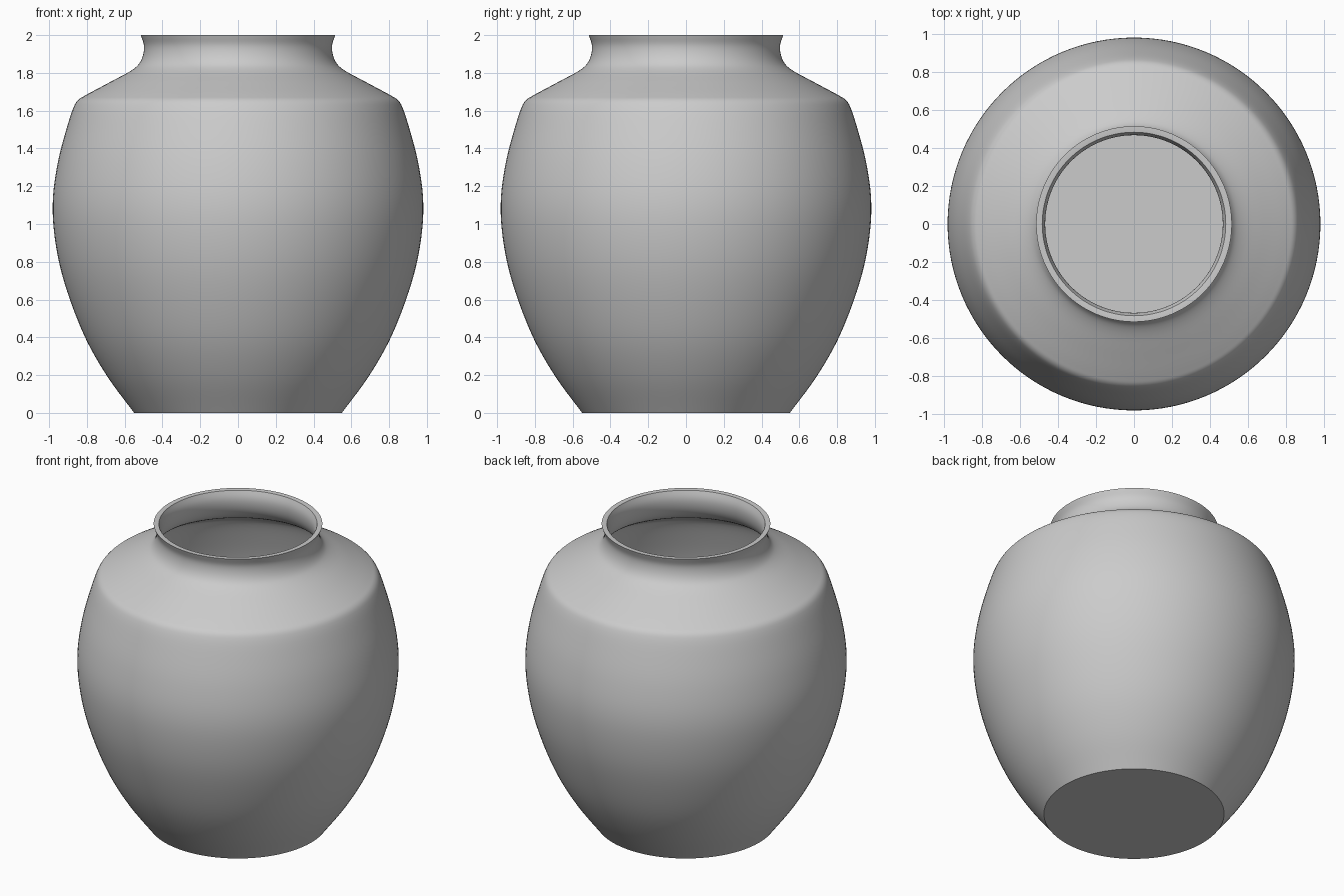
import bpy
import bmesh
from math import tau
from mathutils import Vector

if "Cube" in bpy.data.objects:
    bpy.data.objects.remove(bpy.data.objects["Cube"], do_unlink=True)

WALL = 0.03
SEGMENTS = 128

# Outer silhouette (radius, height) from foot to lip
body = [(0.55, 0), (0.69, 0.19), (0.80, 0.38), (0.89, 0.6), (0.948, 0.8),
        (0.978, 1.0), (0.979, 1.15), (0.955, 1.32), (0.915, 1.48),
        (0.865, 1.63), (0.845, 1.658), (0.81, 1.68), (0.68, 1.75),
        (0.56, 1.816), (0.525, 1.847), (0.504, 1.89), (0.498, 1.945),
        (0.515, 2.0)]


def smooth_path(points, steps):
    """Centripetal Catmull-Rom curve through the points."""
    p = [Vector(q) for q in points]
    p = [2 * p[0] - p[1]] + p + [2 * p[-1] - p[-2]]
    path = []
    for a, b, c, d in zip(p, p[1:], p[2:], p[3:]):
        t1 = (b - a).length ** 0.5
        t2 = t1 + (c - b).length ** 0.5
        t3 = t2 + (d - c).length ** 0.5
        for i in range(steps):
            t = t1 + (t2 - t1) * i / steps
            ab, bc, cd = a.lerp(b, t / t1), b.lerp(c, (t - t1) / (t2 - t1)), c.lerp(d, (t - t2) / (t3 - t2))
            abc = ab.lerp(bc, t / t2)
            bcd = bc.lerp(cd, (t - t1) / (t3 - t1))
            path.append(abc.lerp(bcd, (t - t1) / (t2 - t1)))
    return path + [p[-2]]


def inset_path(path, distance):
    """Offset the silhouette towards the axis."""
    result = []
    for i, q in enumerate(path):
        tangent = (path[min(i + 1, len(path) - 1)] - path[max(i - 1, 0)]).normalized()
        result.append(q + Vector((-tangent.y, tangent.x)) * distance)
    return result


# Closed section: underside, outer wall, lip, inner wall, inner floor
outer = smooth_path(body, 5)
inner = [q for q in inset_path(outer, WALL) if q.y > WALL * 1.5]
inner[-1].y = outer[-1].y
floor_edge = Vector((inner[0].x - 0.02, WALL))
section = [Vector((0, 0))] + outer + inner[::-1] + [floor_edge, Vector((0, WALL))]

# Revolve the section into the vase
bm = bmesh.new()
verts = [bm.verts.new((q.x, 0, q.y)) for q in section]
edges = [bm.edges.new(pair) for pair in zip(verts, verts[1:])]
bmesh.ops.spin(bm, geom=verts + edges, cent=(0, 0, 0), axis=(0, 0, 1),
               angle=tau, steps=SEGMENTS, use_duplicate=False)
bmesh.ops.remove_doubles(bm, verts=bm.verts, dist=0.0005)
bmesh.ops.recalc_face_normals(bm, faces=bm.faces)
mesh = bpy.data.meshes.new("vase")
bm.to_mesh(mesh)
bm.free()
vase = bpy.data.objects.new("vase", mesh)
bpy.context.collection.objects.link(vase)

# Plain grey clay
clay = bpy.data.materials.new("grey_clay")
clay.use_nodes = True
clay.diffuse_color = (0.6, 0.6, 0.6, 1)
clay.node_tree.nodes["Principled BSDF"].inputs["Base Color"].default_value = (0.6, 0.6, 0.6, 1)
mesh.materials.append(clay)

bpy.ops.object.select_all(action="DESELECT")
vase.select_set(True)
bpy.context.view_layer.objects.active = vase
bpy.ops.object.shade_smooth_by_angle()
